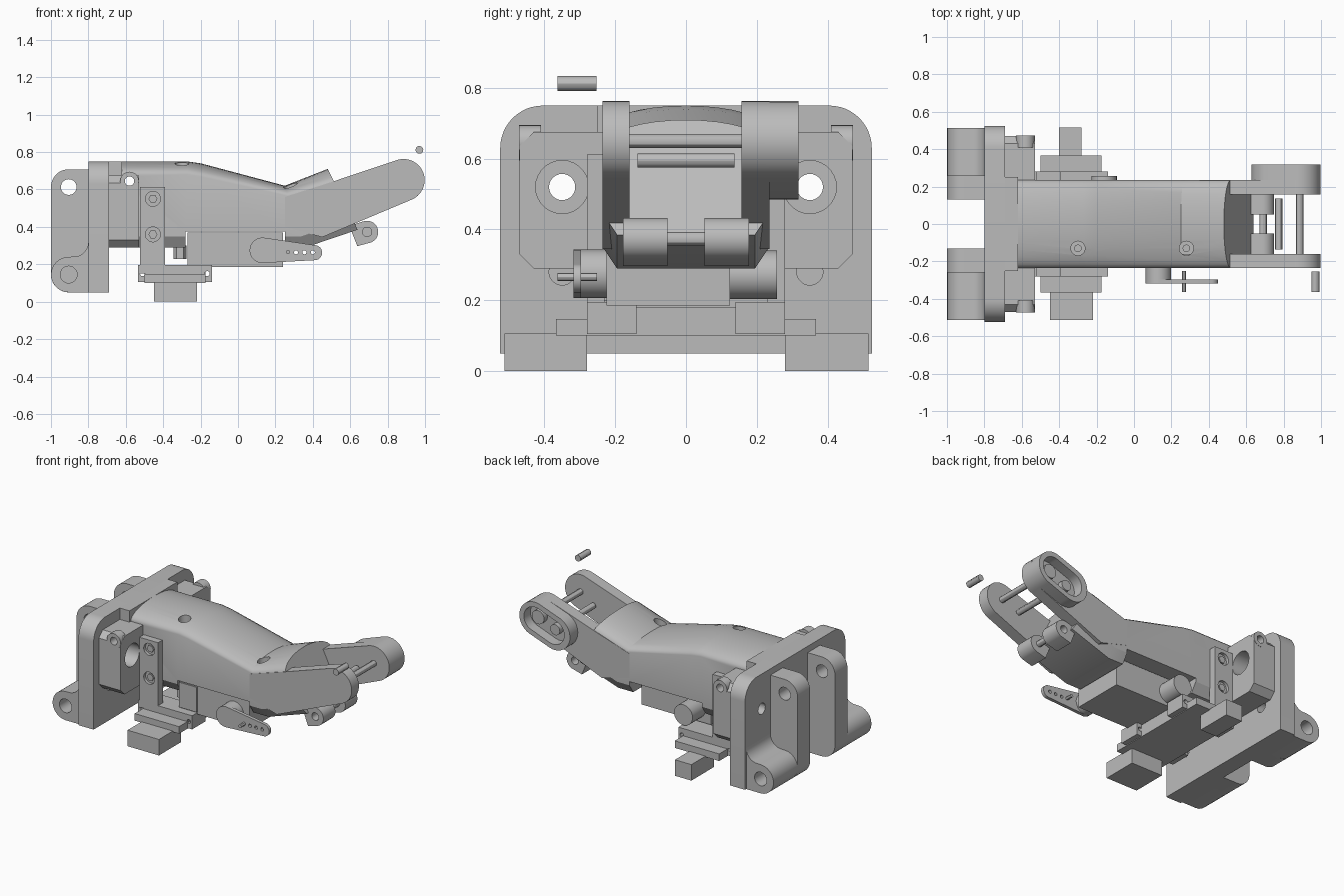
import bpy, bmesh, math
from mathutils import Vector

if "Cube" in bpy.data.objects:
    bpy.data.objects.remove(bpy.data.objects["Cube"], do_unlink=True)

grey = bpy.data.materials.new("plain grey")
grey.use_nodes = True
COLOUR = (0.5, 0.5, 0.5, 1)
grey.diffuse_color = COLOUR
for node in grey.node_tree.nodes:
    if node.type == 'BSDF_PRINCIPLED':
        node.inputs["Base Color"].default_value = COLOUR


def activate(ob):
    bpy.ops.object.select_all(action='DESELECT')
    ob.select_set(True)
    bpy.context.view_layer.objects.active = ob


def finish(ob):
    activate(ob)
    bpy.ops.object.shade_smooth_by_angle(angle=math.radians(30))
    return ob


def loft(name, rings):
    """Skin a run of equal point rings and cap both ends."""
    bm = bmesh.new()
    rows = [[bm.verts.new(p) for p in ring] for ring in rings]
    n = len(rows[0])
    for a, b in zip(rows, rows[1:]):
        for i in range(n):
            j = (i + 1) % n
            bm.faces.new((a[i], a[j], b[j], b[i]))
    bm.faces.new(rows[0])
    bm.faces.new(rows[-1])
    bmesh.ops.recalc_face_normals(bm, faces=bm.faces)
    mesh = bpy.data.meshes.new(name)
    bm.to_mesh(mesh)
    bm.free()
    mesh.materials.append(grey)
    ob = bpy.data.objects.new(name, mesh)
    bpy.context.collection.objects.link(ob)
    return finish(ob)


def prism(name, outline, axis, lo, hi):
    """Extrude a 2D outline along x, y or z."""
    k = "xyz".index(axis)
    def place(p, d):
        v = list(p)
        v.insert(k, d)
        return Vector(v)
    return loft(name, [[place(p, d) for p in outline] for d in (lo, hi)])


def box(name, x, y, z):
    return prism(name, [(x[0], y[0]), (x[1], y[0]), (x[1], y[1]), (x[0], y[1])], 'z', *z)


def arc(c, r, a, b, n=12):
    return [(c[0] + r * math.cos(math.radians(a + (b - a) * i / n)),
             c[1] + r * math.sin(math.radians(a + (b - a) * i / n))) for i in range(n + 1)]


def rod(name, axis, c, r, lo, hi, n=28):
    return prism(name, arc(c, r, 0, 360, n)[:-1], axis, lo, hi)


def link(c1, r1, c2, r2):
    """Rounded bar outline around two circles."""
    d = Vector(c2) - Vector(c1)
    t = math.degrees(math.atan2(d.y, d.x))
    s = math.degrees(math.acos((r1 - r2) / d.length))
    return arc(c1, r1, t + s, t + 360 - s, 16) + arc(c2, r2, t - s, t + s, 16)


def cut(ob, *cutters):
    for c in cutters:
        c.hide_render = True
        activate(ob)
        m = ob.modifiers.new("cut", 'BOOLEAN')
        m.operation = 'DIFFERENCE'
        m.solver = 'EXACT'
        m.object = c
        bpy.ops.object.modifier_apply(modifier=m.name)
        bpy.data.objects.remove(c, do_unlink=True)
    return finish(ob)


def span(s, a, b):
    return tuple(sorted((s * a, s * b)))


# Base plate with rounded top corners and four bolt holes
plate = prism("base_plate", [(-0.525, 0.05), (0.525, 0.05)]
              + arc((0.405, 0.63), 0.12, 0, 90) + arc((-0.405, 0.63), 0.12, 90, 180),
              'x', -0.8, -0.69)
cut(plate, *[rod("hole", 'x', (y, z), 0.037, -0.9, -0.6)
             for y in (-0.35, 0.35) for z in (0.28, 0.52)])

# Hinge ribs and low hinge lugs behind the plate
UP, LOW = (-0.905, 0.613), (-0.905, 0.145)
for s, side in ((1, "left"), (-1, "right")):
    rib = prism("hinge_rib_" + side, [(-0.79, 0.05), (-0.79, 0.708)]
                + arc(UP, 0.095, 90, 180) + arc(LOW, 0.095, 180, 270), 'y', *span(s, 0.13, 0.26))
    cut(rib, rod("hole", 'y', UP, 0.042, -0.6, 0.6))
    lug = prism("hinge_lug_" + side, [(-0.79, 0.05), (-0.79, 0.36)]
                + arc((-0.88, 0.32), 0.08, 0, -80, 8)
                + arc(LOW, 0.095, 90, 270), 'y', *span(s, 0.255, 0.512))
    cut(lug, rod("hole", 'y', LOW, 0.045, *span(s, 0.32, 0.6)))

# Mounting flange in front of the plate
flange = prism("mounting_flange", [(-0.43, 0.29), (0.43, 0.29), (0.47, 0.33), (0.47, 0.635),
               (0.43, 0.675), (-0.43, 0.675), (-0.47, 0.635), (-0.47, 0.33)], 'x', -0.69, -0.53)
cut(flange, *[rod("bolt_pocket", 'x', (y, 0.52), 0.075, -0.67, -0.4) for y in (-0.35, 0.35)],
    *[rod("bolt_hole", 'x', (y, 0.52), 0.037, -0.8, -0.4) for y in (-0.35, 0.35)],
    rod("cross_hole", 'y', (-0.58, 0.645), 0.025, -0.6, 0.6))
box("flange_top", (-0.69, -0.62), (-0.25, 0.25), (0.6, 0.75))
for s, side in ((1, "left"), (-1, "right")):
    ear = rod("flange_ear_" + side, 'y', (-0.58, 0.645), 0.05, *span(s, 0.41, 0.472))
    cut(ear, rod("hole", 'y', (-0.58, 0.645), 0.025, -0.6, 0.6))


# Finger body: straight sides, domed top, softened underside
def section(xt, top, side, xb, bot):
    w, crown = 0.235, top - side
    yz = [(-w, side), (-w, bot + 0.06), (-w + 0.04, bot), (w - 0.04, bot), (w, bot + 0.06)]
    yz += [(w * math.cos(a), side + crown * math.sin(a))
           for a in [math.pi * i / 16 for i in range(16)]]
    return [Vector((xb + (xt - xb) * (z - bot) / (top - bot), y, z)) for y, z in yz]


body = loft("finger_body", [section(*s) for s in (
    (-0.69, 0.75, 0.68, -0.69, 0.29), (-0.27, 0.75, 0.68, -0.27, 0.29),
    (-0.2, 0.74, 0.67, -0.2, 0.29), (0.25, 0.62, 0.565, 0.36, 0.29),
    (0.48, 0.71, 0.635, 0.64, 0.385))])
cut(body, box("servo_bay", (-0.28, 0.25), (-0.4, 0.4), (0.1, 0.375)),
    rod("hole", 'y', (-0.58, 0.645), 0.025, -0.6, 0.6),
    rod("hole", 'y', (0.375, 0.565), 0.024, -0.6, 0.6),
    *[rod("screw_hole", 'z', (x, -0.13), 0.038, 0.5, 0.9) for x in (-0.3, 0.28)])
for x, z in ((-0.3, 0.69), (0.28, 0.57)):
    rod("top_screw", 'z', (x, -0.13), 0.02, 0.49, z)

# Fork arms reaching to the tip joint
TIP = (0.885, 0.65)
fork = [(0.25, 0.4), (0.25, 0.56), (0.5, 0.64)] + arc(TIP, 0.113, 109, -68, 20) + [(0.45, 0.345)]
prism("fork_arm_right", fork, 'y', -0.236, -0.16)
arm = prism("fork_arm_left", fork, 'y', 0.157, 0.236)
housing = link((0.74, 0.598), 0.113, TIP, 0.113)
pod = prism("tip_housing", housing, 'y', 0.225, 0.318)
cut(pod, prism("pocket", link((0.75, 0.6), 0.08, TIP, 0.08), 'y', 0.25, 0.4))
rod("tip_boss", 'y', TIP, 0.045, 0.24, 0.285)
rod("tip_boss_rear", 'y', (0.76, 0.6), 0.035, 0.24, 0.285)

# Cross pins and the loose pin above the tip
rod("tip_pin", 'y', TIP, 0.02, -0.165, 0.165, 12)
rod("stop_pin", 'y', (0.775, 0.595), 0.02, -0.137, 0.137, 12)
rod("loose_pin", 'y', (0.97, 0.812), 0.021, -0.363, -0.253, 12)

# Knuckles under the fork with their axle
for s, side in ((1, "left"), (-1, "right")):
    k = prism("knuckle_" + side, [(0.595, 0.405), (0.638, 0.297)]
              + arc((0.69, 0.373), 0.06, -68, 112), 'y', *span(s, 0.052, 0.178))
    cut(k, rod("hole", 'y', (0.69, 0.373), 0.025, *span(s, 0.12, 0.3)))
rod("knuckle_axle", 'y', (0.69, 0.373), 0.02, -0.1, 0.1, 12)

# Servo, its horn and output knob
box("servo_case", (-0.27, 0.24), (-0.225, 0.125), (0.185, 0.37))
box("servo_tab", (-0.27, -0.14), (-0.232, -0.145), (0.2, 0.365))
rod("servo_knob", 'y', (-0.16, 0.272), 0.068, 0.12, 0.257)
rod("servo_hub", 'y', (0.13, 0.275), 0.068, -0.315, -0.22)
horn = prism("servo_horn", link((0.13, 0.275), 0.068, (0.41, 0.262), 0.04), 'y', -0.318, -0.296)
cut(horn, *[rod("hole", 'y', (x, 0.264), 0.011, -0.4, -0.2, 12) for x in (0.31, 0.355, 0.4)])
rod("horn_pin", 'y', (0.268, 0.266), 0.011, -0.363, -0.252, 12)
rod("cable_plug", 'z', (-0.31, -0.14), 0.035, 0.228, 0.3, 6)

# Bracket below the body: uprights, stepped crossbar and feet
for s, side in ((1, "left"), (-1, "right")):
    up = box("bracket_upright_" + side, (-0.525, -0.39), span(s, 0.23, 0.28), (0.15, 0.612))
    cut(up, *[rod("hole", 'y', (-0.455, z), 0.04, *span(s, 0.26, 0.4)) for z in (0.36, 0.55)])
    for z in (0.36, 0.55):
        rod("bracket_bolt_" + side, 'y', (-0.455, z), 0.024, *span(s, 0.25, 0.27), 6)
    end = box("crossbar_end_" + side, (-0.535, -0.14), span(s, 0.14, 0.28), (0.105, 0.195))
    cut(end, *[rod("hole", 'y', (x, 0.15), 0.014, -0.5, 0.5, 12) for x in (-0.51, -0.165)])
box("crossbar_step", (-0.5, -0.175), (-0.367, 0.367), (0.1, 0.147))
box("crossbar_middle", (-0.5, -0.175), (-0.15, 0.15), (0.105, 0.18))
box("foot_right", (-0.45, -0.22), (-0.513, -0.28), (0, 0.106))
box("foot_left", (-0.4, -0.28), (0.28, 0.515), (0, 0.106))
